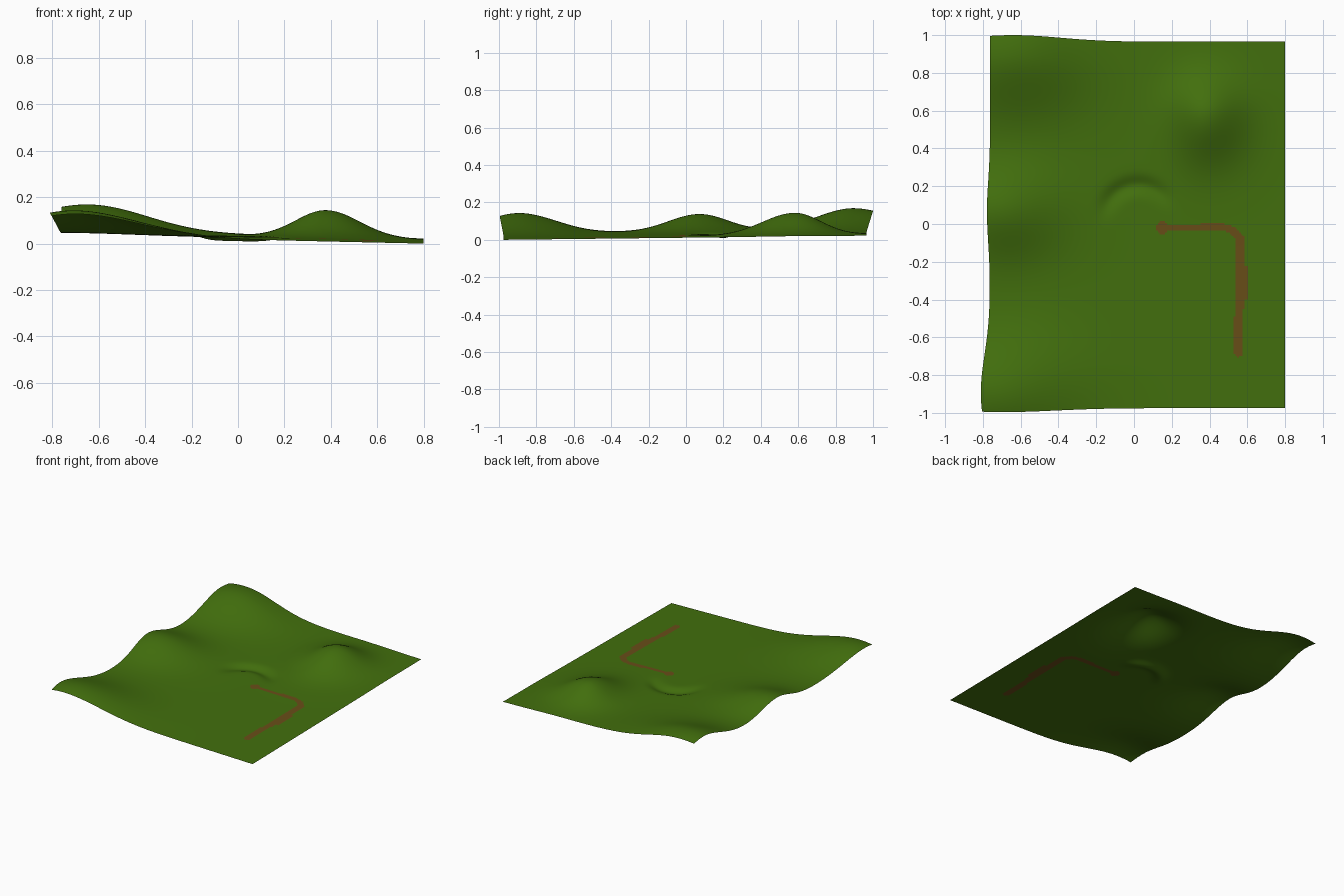
import bpy, bmesh, math
from mathutils import Vector
from mathutils.geometry import intersect_point_line

if "Cube" in bpy.data.objects:
    bpy.data.objects.remove(bpy.data.objects["Cube"])

NX, NY = 160, 196


def material(name, rgb):
    m = bpy.data.materials.new(name)
    m.diffuse_color = (*rgb, 1)
    m.use_nodes = True
    m.node_tree.nodes["Principled BSDF"].inputs["Base Color"].default_value = m.diffuse_color
    return m


def bump(x, y, cx, cy, left, right, south, north):
    """Bell-shaped hill with its own spread on each side."""
    sx = left if x < cx else right
    sy = south if y < cy else north
    return math.exp(-((x - cx) / sx) ** 2 / 2 - ((y - cy) / sy) ** 2 / 2)


def surface(x, y):
    # three hills along the left edge and one knoll at the back right
    front = bump(x, y, -0.64, -0.87, 0.25, 0.25, 0.2, 0.19)
    middle = bump(x, y, -0.68, 0.07, 0.2, 0.2, 0.165, 0.155)
    back = bump(x, y, -0.64, 0.85, 0.25, 0.25, 0.18, 0.22)
    knoll = bump(x, y, 0.38, 0.58, 0.13, 0.145, 0.17, 0.14)
    # gently tilted ground
    z = 0.0112 + 0.0115 * y + 0.022 * (0.8 - x)
    z += 0.11 * front + 0.093 * middle + 0.116 * back + 0.117 * knoll
    # shallow crescent trough near the middle
    dx, dy = x - 0.02, y - 0.03
    turn = math.atan2(dy, dx) - math.radians(100)
    turn = (turn + math.pi) % (2 * math.pi) - math.pi
    ring = math.exp(-((math.hypot(dx, dy) - 0.175) / 0.032) ** 2 / 2)
    z -= 0.021 * ring * math.exp(-(turn / 1.15) ** 4)
    # hills push the sheet slightly outward
    x -= 0.055 * front + 0.018 * middle
    y += 0.04 * back - 0.024 * front
    return x, y, z


# Dirt track: start, end, half width
TRACK = [((0.15, -0.018), (0.15, -0.02), 0.032),
         ((0.14, -0.018), (0.46, -0.015), 0.016),
         ((0.46, -0.015), (0.52, -0.03), 0.018),
         ((0.52, -0.03), (0.56, -0.08), 0.02),
         ((0.56, -0.08), (0.56, -0.25), 0.024),
         ((0.56, -0.25), (0.552, -0.68), 0.024)]


def on_track(p):
    if 0.545 < p.x < 0.605 and -0.40 < p.y < -0.22:   # lay-by
        return True
    for a, b, w in TRACK:
        a, b = Vector((*a, 0)), Vector((*b, 0))
        q, t = intersect_point_line(p, a, b)
        q = a.lerp(b, min(max(t, 0), 1))
        if (p - q).length < w:
            return True
    return False


# Terrain sheet
bm = bmesh.new()
rows = []
for j in range(NY + 1):
    y = -0.975 + 1.94 * j / NY
    rows.append([bm.verts.new(surface(-0.762 + 1.562 * i / NX, y))
                 for i in range(NX + 1)])
for j in range(NY):
    for i in range(NX):
        f = bm.faces.new((rows[j][i], rows[j][i + 1],
                          rows[j + 1][i + 1], rows[j + 1][i]))
        f.smooth = True
        c = f.calc_center_median()
        f.material_index = int(on_track(Vector((c.x, c.y, 0))))

mesh = bpy.data.meshes.new("terrain")
bm.to_mesh(mesh)
bm.free()
mesh.materials.append(material("grass", (0.055, 0.16, 0.004)))
mesh.materials.append(material("dirt", (0.14, 0.075, 0.009)))
terrain = bpy.data.objects.new("terrain", mesh)
bpy.context.collection.objects.link(terrain)
